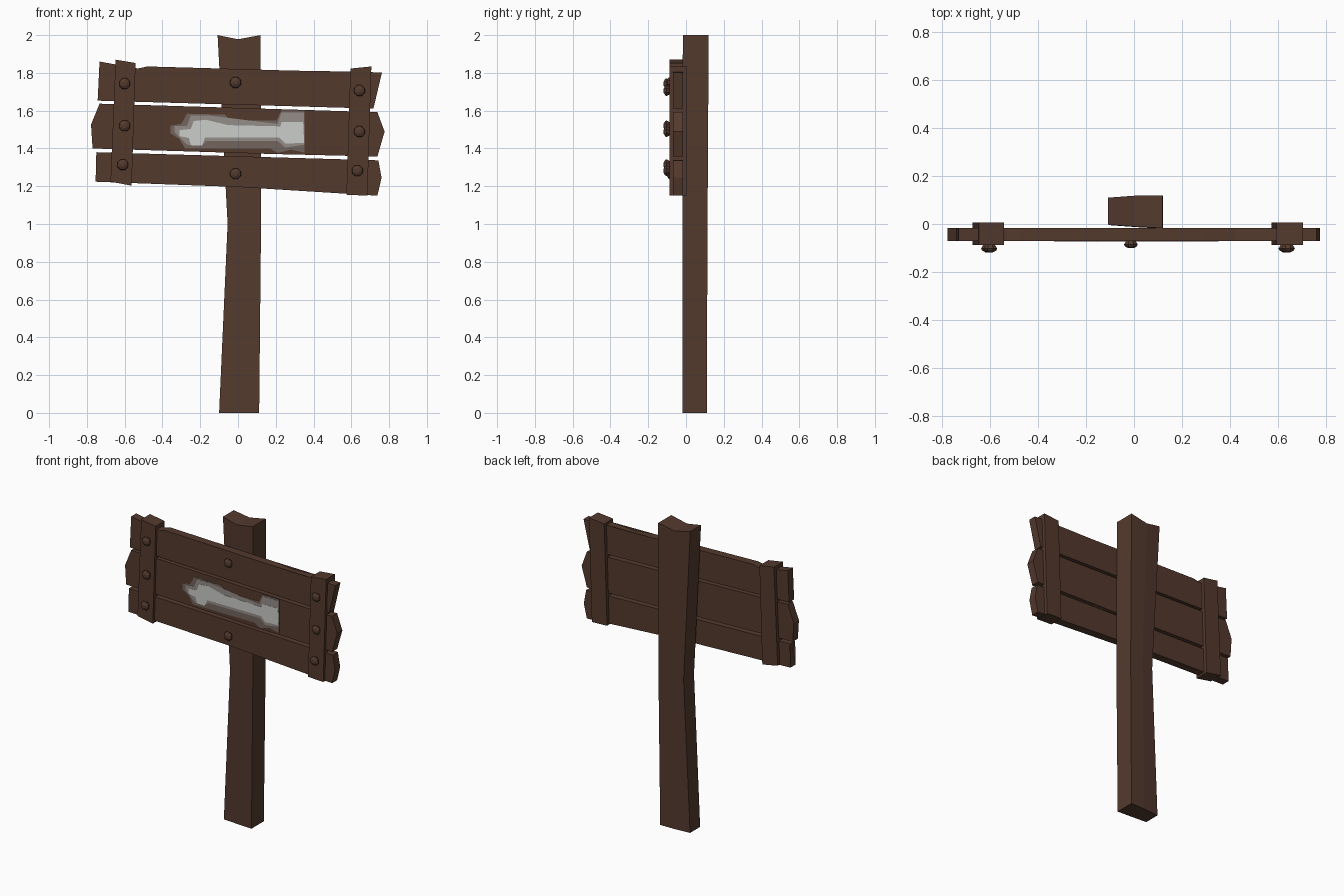
import bpy, bmesh, math


def material(name, rgb):
    m = bpy.data.materials.new(name)
    m.diffuse_color = (*rgb, 1)
    return m


WOOD = material("brown wood", (0.088, 0.042, 0.027))
HALO = material("worn paint", (0.17, 0.13, 0.11))
GREY = material("faded paint", (0.30, 0.27, 0.25))
WHITE = material("pale paint", (0.60, 0.61, 0.59))


def finish(bm, name, mat):
    bmesh.ops.recalc_face_normals(bm, faces=bm.faces)
    me = bpy.data.meshes.new(name)
    bm.to_mesh(me)
    bm.free()
    me.materials.append(mat)
    ob = bpy.data.objects.new(name, me)
    bpy.context.collection.objects.link(ob)
    return ob


def loft(name, rings, mat):
    """Skin a list of equal-length point rings and cap both ends."""
    bm = bmesh.new()
    vs = [[bm.verts.new(p) for p in r] for r in rings]
    n = len(vs[0])
    for a, b in zip(vs, vs[1:]):
        for i in range(n):
            bm.faces.new((a[i], a[(i + 1) % n], b[(i + 1) % n], b[i]))
    bm.faces.new(vs[0])
    bm.faces.new(vs[-1])
    bmesh.ops.triangulate(bm, faces=[f for f in bm.faces if len(f.verts) > 4])
    return finish(bm, name, mat)


def slab(name, outline, y0, y1, mat):
    """Extrude an x-z outline between two depths."""
    return loft(name, [[(x, y, z) for x, z in outline] for y in (y0, y1)], mat)


# post: crooked six-sided column with a dip in its top
rings = []
for left, mid, right, z, dip, front, back in (
        (-0.10, 0.01, 0.112, 0.0, 0.0, -0.005, 0.100),
        (-0.055, 0.03, 0.122, 1.0, 0.0, -0.005, 0.104),
        (-0.108, 0.0, 0.12, 2.0, 0.022, -0.003, 0.110)):
    rings.append([(left, front, z), (mid, front - 0.008, z - dip), (right, front - 0.014, z),
                  (right, back + 0.010, z), (mid, back + 0.008, z - dip), (left, back, z)])
loft("post", rings, WOOD)

# three rough planks
slab("top_plank", [(-.733, 1.86), (-.53, 1.823), (-.48, 1.834), (-.087, 1.823), (.283, 1.812),
                   (.42, 1.797), (.59, 1.807), (.762, 1.802), (.717, 1.611), (-.743, 1.653)],
     -.07, -.017, WOOD)
slab("middle_plank", [(-.733, 1.637), (.738, 1.592), (.776, 1.489), (.738, 1.357), (.34, 1.367),
                      (.28, 1.392), (.20, 1.370), (-.77, 1.40), (-.778, 1.526)],
     -.07, -.017, WOOD)
slab("bottom_plank", [(-.75, 1.38), (.743, 1.337), (.76, 1.245), (.738, 1.15),
                      (.0, 1.196), (-.754, 1.224), (-.733, 1.314)],
     -.07, -.017, WOOD)

# straps wrapped round the plank ends
slab("left_strap", [(-.648, 1.87), (-.542, 1.852), (-.563, 1.203), (-.675, 1.224)],
     -.087, .006, WOOD)
slab("right_strap", [(.595, 1.823), (.706, 1.834), (.685, 1.15), (.574, 1.155)],
     -.087, .006, WOOD)

# bolts: flared heads with a faceted dome
bolts = [(-.60, 1.743, -.085), (-.60, 1.52, -.085), (-.61, 1.314, -.085),
         (.643, 1.706, -.085), (.643, 1.489, -.085), (.632, 1.282, -.085),
         (-.013, 1.749, -.068), (-.013, 1.266, -.068)]
for cx, cz, y in bolts:
    loft("bolt", [[(cx + r * math.cos(k * math.tau / 8 + .39), y - d,
                    cz + r * math.sin(k * math.tau / 8 + .39)) for k in range(8)]
                  for r, d in ((.020, 0), (.031, .018), (.026, .026), (.012, .033))], WOOD)

# painted pointer: worn halo, faded patch and pale core
slab("paint_halo", [(-.357, 1.52), (-.30, 1.53), (-.27, 1.584), (-.07, 1.579), (-.035, 1.547),
                    (.204, 1.547), (.23, 1.60), (.352, 1.60), (.352, 1.378), (.28, 1.394),
                    (.21, 1.376), (.17, 1.40), (-.28, 1.40), (-.31, 1.45), (-.357, 1.48)],
     -.0715, -.069, HALO)
slab("paint_patch", [(-.335, 1.518), (-.27, 1.52), (-.25, 1.575), (-.16, 1.575), (-.15, 1.54),
                     (.21, 1.53), (.23, 1.59), (.35, 1.59), (.352, 1.42), (.25, 1.405),
                     (.21, 1.44), (-.17, 1.44), (-.19, 1.415), (-.27, 1.42), (-.335, 1.485)],
     -.0725, -.069, GREY)
slab("paint_core", [(-.31, 1.497), (-.25, 1.503), (-.235, 1.545), (-.17, 1.552), (-.16, 1.526),
                    (.225, 1.517), (.23, 1.54), (.345, 1.54), (.35, 1.43), (.25, 1.425),
                    (.22, 1.457), (-.175, 1.457), (-.19, 1.415), (-.25, 1.417), (-.26, 1.455),
                    (-.31, 1.465)],
     -.0735, -.069, WHITE)
